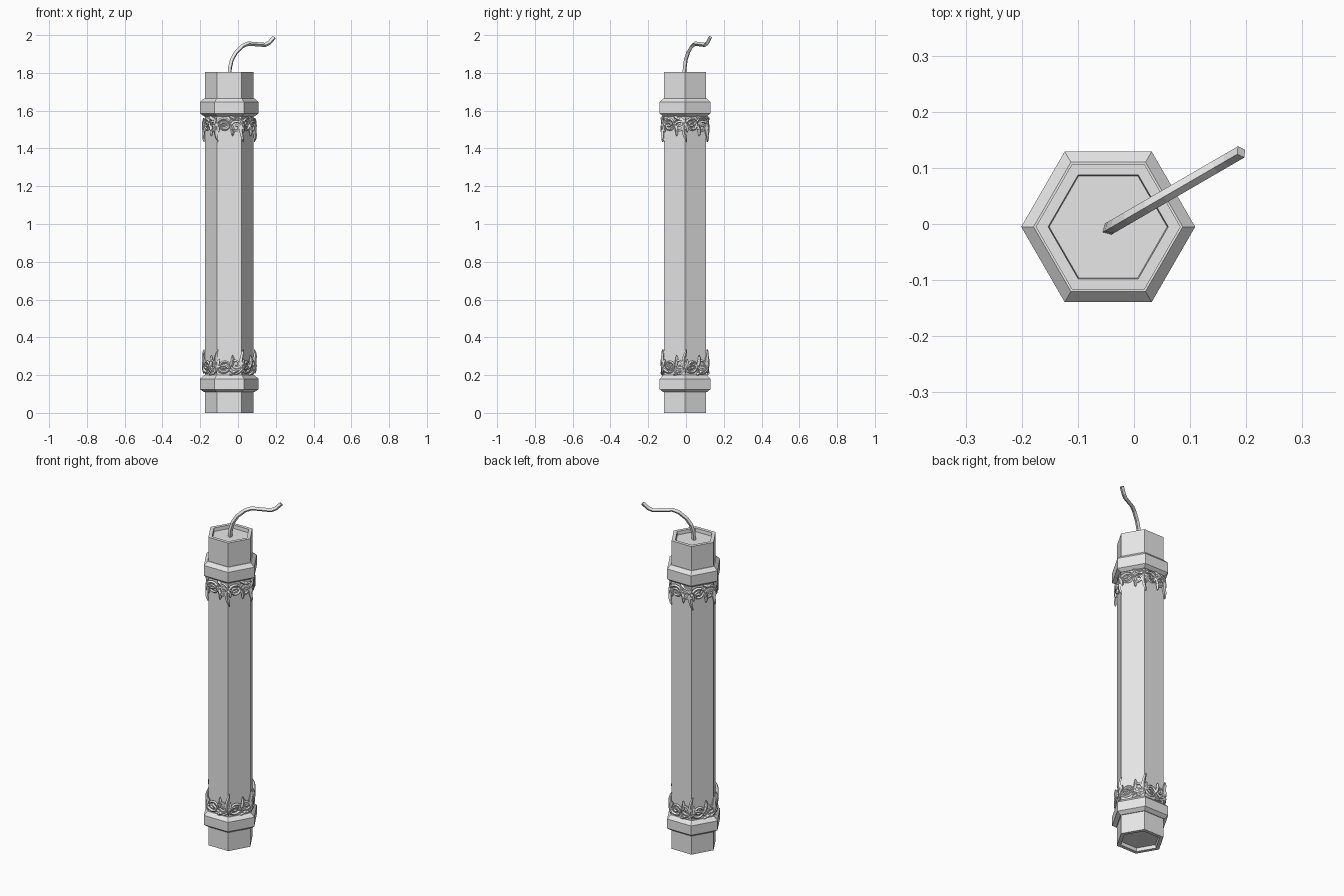
import bpy, math
from mathutils import Vector

cube = bpy.data.objects.get("Cube")
if cube:
    bpy.data.objects.remove(cube)

CX, CY = -0.046, -0.005
BODY_R, BAND_R = 0.129, 0.155

grey = bpy.data.materials.new("plain grey")
grey.use_nodes = True
grey.diffuse_color = (0.8, 0.8, 0.8, 1)
grey.node_tree.nodes["Principled BSDF"].inputs["Base Color"].default_value = (0.8, 0.8, 0.8, 1)


def link(name, data):
    obj = bpy.data.objects.new(name, data)
    bpy.context.collection.objects.link(obj)
    data.materials.append(grey)
    return obj


def corner(k, r):
    a = math.radians(60 * k)
    return Vector((CX + r * math.cos(a), CY + r * math.sin(a), 0))


def hex_lathe(name, profile, closed=False):
    """Sweep a (radius, z) profile round six corners, capping open ends."""
    verts = [corner(k, r) + Vector((0, 0, z)) for r, z in profile for k in range(6)]
    n = len(profile)
    faces = []
    for i in range(n if closed else n - 1):
        j = (i + 1) % n
        for k in range(6):
            m = (k + 1) % 6
            faces.append((i * 6 + k, i * 6 + m, j * 6 + m, j * 6 + k))
    if not closed:
        faces.append(tuple(reversed(range(6))))
        faces.append(tuple(range((n - 1) * 6, n * 6)))
    mesh = bpy.data.meshes.new(name)
    mesh.from_pydata(verts, [], faces)
    return link(name, mesh)


def tubes(name, paths, depth):
    """Four-sided tubes along paths of (point, radius)."""
    curve = bpy.data.curves.new(name, 'CURVE')
    curve.dimensions = '3D'
    curve.bevel_depth = depth
    curve.bevel_resolution = 0
    curve.use_fill_caps = True
    for path in paths:
        spline = curve.splines.new('POLY')
        spline.points.add(len(path) - 1)
        for p, (co, r) in zip(spline.points, path):
            p.co = (*co, 1)
            p.radius = r
        spline.use_smooth = False
    obj = link(name, curve)
    bpy.ops.object.select_all(action='DESELECT')
    obj.select_set(True)
    bpy.context.view_layer.objects.active = obj
    bpy.ops.object.convert(target='MESH')
    return obj


# Hexagonal stick with a shallow recess in each end
hex_lathe("stick_body", [(0.105, 0.02), (0.107, 0), (BODY_R, 0),
                         (BODY_R, 1.805), (0.107, 1.805), (0.105, 1.785)])

# Bevelled collars
for name, low, high in (("lower_collar", 0.11, 0.2), ("upper_collar", 1.57, 1.665)):
    hex_lathe(name, [(BODY_R - 0.01, low), (BODY_R + 0.004, low), (BAND_R, low + 0.015),
                     (BAND_R, high - 0.02), (BODY_R + 0.004, high),
                     (BODY_R - 0.01, high)], closed=True)

# Bent fuse, leaning off to the back left
fuse = [(0, 1.78), (0.004, 1.83), (0.014, 1.87), (0.035, 1.908), (0.07, 1.942),
        (0.1, 1.955), (0.19, 1.948), (0.212, 1.96), (0.237, 1.988)]
tubes("fuse", [[((CX + d, CY - 0.004 + d * 0.58, z), 1) for d, z in fuse]], 0.0115)


# Scrolling vines, laid out as (position round the hexagon, distance from collar)
def wrap(u, v, base, sign):
    k = math.floor(u)
    p = corner(k, BODY_R + 0.009).lerp(corner(k + 1, BODY_R + 0.009), u - k)
    p.z = base + sign * v
    return p


def scroll(u, v, radius, start, turns):
    steps = 18
    for i in range(steps + 1):
        t = i / steps
        a = math.radians(start) + t * turns * math.tau
        r = radius * (1 - 0.8 * t)
        yield u + r * math.cos(a) / BODY_R, v + r * math.sin(a), 1.1 - 0.35 * t


def leaf(u0, v0, u1, v1, bend):
    for i in range(9):
        t = i / 8
        bulge = bend * math.sin(t * math.pi)
        yield u0 + (u1 - u0) * t + bulge, v0 + (v1 - v0) * t, 0.3 + 1.1 * math.sin(t * math.pi) ** 0.7


def vine(name, base, sign):
    layouts = []
    for k in range(6):
        layouts += [
            scroll(k + 0.3, 0.052, 0.036, 200, 1.5),
            scroll(k + 0.75, 0.062, 0.036, 20, -1.4),
            leaf(k + 0.02, 0.015, k + 0.07, 0.14, -0.1),
            leaf(k + 0.45, 0.03, k + 0.62, 0.11, 0.08),
            leaf(k + 0.88, 0.03, k + 1.1, 0.09, 0.06),
            leaf(k + 0.5, 0.005, k + 0.9, 0.03, -0.04)]
    layouts.append((i / 10, 0.035 + 0.022 * math.sin(i / 10 * math.tau), 0.9)
                   for i in range(61))
    tubes(name, [[(wrap(u, v, base, sign), r) for u, v, r in path]
                 for path in layouts], 0.0075)


vine("upper_vine", 1.575, -1)
vine("lower_vine", 0.195, 1)
